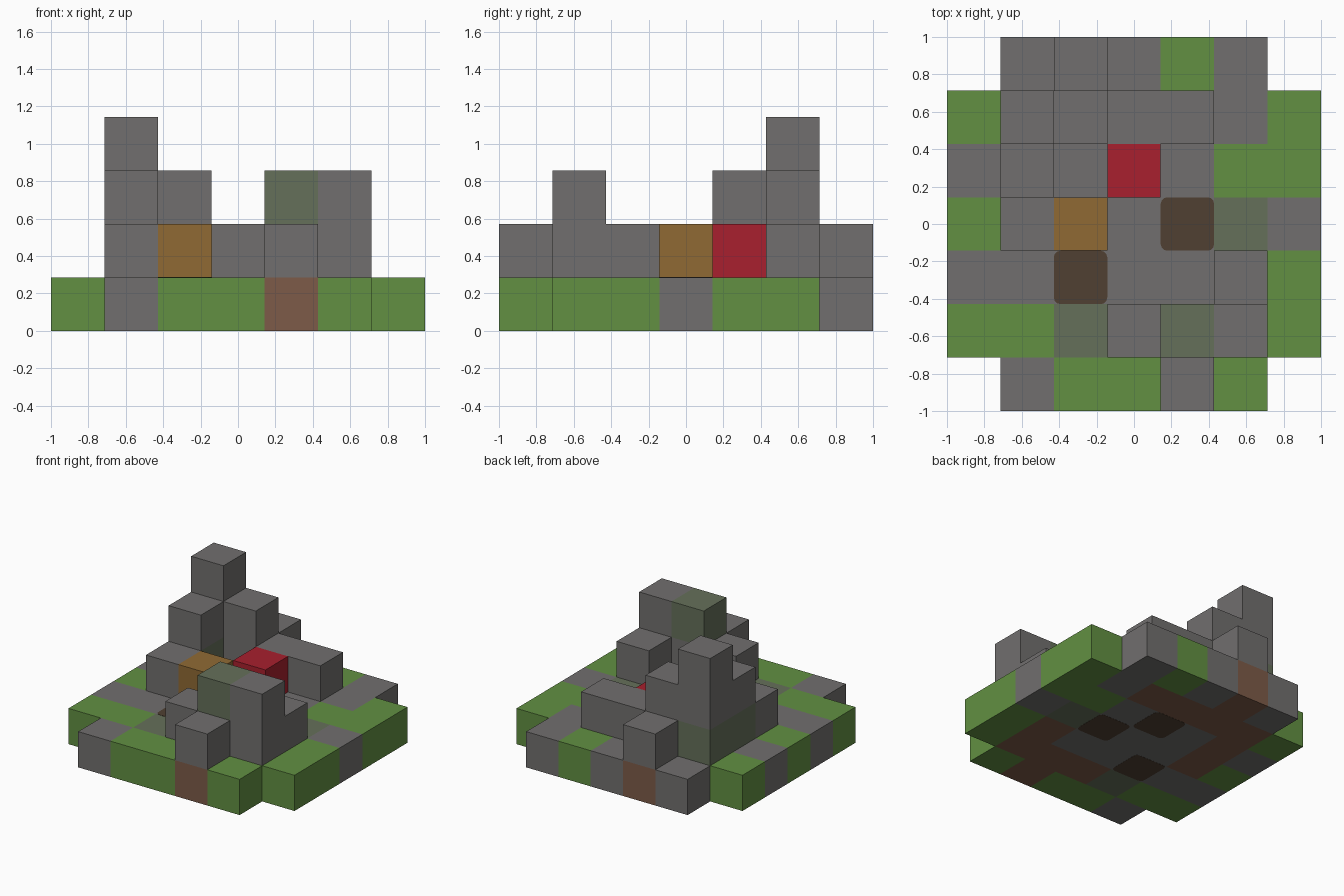
import bpy
import bmesh
from mathutils import Vector

cube = bpy.data.objects.get("Cube")
if cube:
    bpy.data.objects.remove(cube)

CELL = 2 / 7


def linear(c):
    c /= 255
    return c / 12.92 if c <= 0.04045 else ((c + 0.055) / 1.055) ** 2.4


def make_material(name, *rgb):
    mat = bpy.data.materials.new(name)
    mat.use_nodes = True
    colour = [linear(c) for c in rgb] + [1]
    mat.diffuse_color = colour
    mat.node_tree.nodes["Principled BSDF"].inputs["Base Color"].default_value = colour
    return mat


# One letter per block kind: part name and material
KINDS = {
    "S": ("stone_blocks", make_material("stone grey", 113, 111, 110)),
    "G": ("grass_blocks", make_material("grass green", 98, 144, 66)),
    "D": ("dirt_blocks", make_material("dirt brown", 125, 91, 72)),
    "M": ("mossy_blocks", make_material("mossy grey", 101, 112, 90)),
    "O": ("wood_block", make_material("wood ochre", 144, 106, 52)),
    "R": ("red_block", make_material("red", 168, 32, 46)),
}
pit_brown = make_material("dark brown", 80, 64, 50)

# Layers from the ground up; each lists its rows from back to front
LAYERS = [
    [".SDSGS.",
     "GDDDDSG",
     "SDSSSGG",
     "GDSSSMS",
     "SSSSSDG",
     "GGMDDDG",
     ".SGGDG."],
    ["..S....",
     ".MSSS..",
     ".M.R...",
     ".SO....",
     ".....S.",
     "...SSS.",
     "....S.."],
    [".......",
     ".SS....",
     ".S.....",
     ".......",
     ".......",
     "....MS.",
     "......."],
    [".......",
     ".S....."],
]
cells = {(i, 6 - r, k): kind
         for k, rows in enumerate(LAYERS)
         for r, row in enumerate(rows)
         for i, kind in enumerate(row) if kind != "."}


def corner(i, j, k):
    return Vector((i * CELL - 1, j * CELL - 1, k * CELL))


def finish(bm, name, mat):
    mesh = bpy.data.meshes.new(name)
    bm.to_mesh(mesh)
    bm.free()
    mesh.materials.append(mat)
    obj = bpy.data.objects.new(name, mesh)
    bpy.context.collection.objects.link(obj)
    return obj


# Blocks: one object per kind, with faces touching another block left out
for letter, (name, mat) in KINDS.items():
    bm = bmesh.new()
    for cell, kind in cells.items():
        if kind != letter:
            continue
        centre = corner(*(c + 0.5 for c in cell))
        made = bmesh.ops.create_cube(bm, size=CELL)
        bmesh.ops.translate(bm, verts=made["verts"], vec=centre)
        faces = {f for v in made["verts"] for f in v.link_faces}
        covered = []
        for face in faces:
            face.normal_update()
            step = [round(n) for n in face.normal]
            if tuple(c + s for c, s in zip(cell, step)) in cells:
                covered.append(face)
        bmesh.ops.delete(bm, geom=covered, context="FACES")
    bmesh.ops.remove_doubles(bm, verts=bm.verts, dist=0.001)
    finish(bm, name, mat)


# Dark patches with rounded corners, set in the ground layer
def add_patch(name, i, j, z):
    bm = bmesh.new()
    made = bmesh.ops.create_cube(bm, size=1)
    bmesh.ops.scale(bm, verts=made["verts"], vec=(CELL, CELL, 0.004))
    upright = [e for e in bm.edges
               if abs(e.verts[0].co.z - e.verts[1].co.z) > 0.001]
    bmesh.ops.bevel(bm, geom=upright, offset=0.035, segments=3,
                    profile=0.5, affect="EDGES")
    spot = corner(i + 0.5, j + 0.5, 0)
    spot.z = z
    bmesh.ops.translate(bm, verts=bm.verts, vec=spot)
    finish(bm, name, pit_brown)


for label, i, j in (("front", 2, 2), ("side", 4, 3), ("centre", 3, 4)):
    add_patch(label + "_patch_under", i, j, 0.001)
    if (i, j, 1) not in cells:
        add_patch(label + "_patch_top", i, j, CELL)
